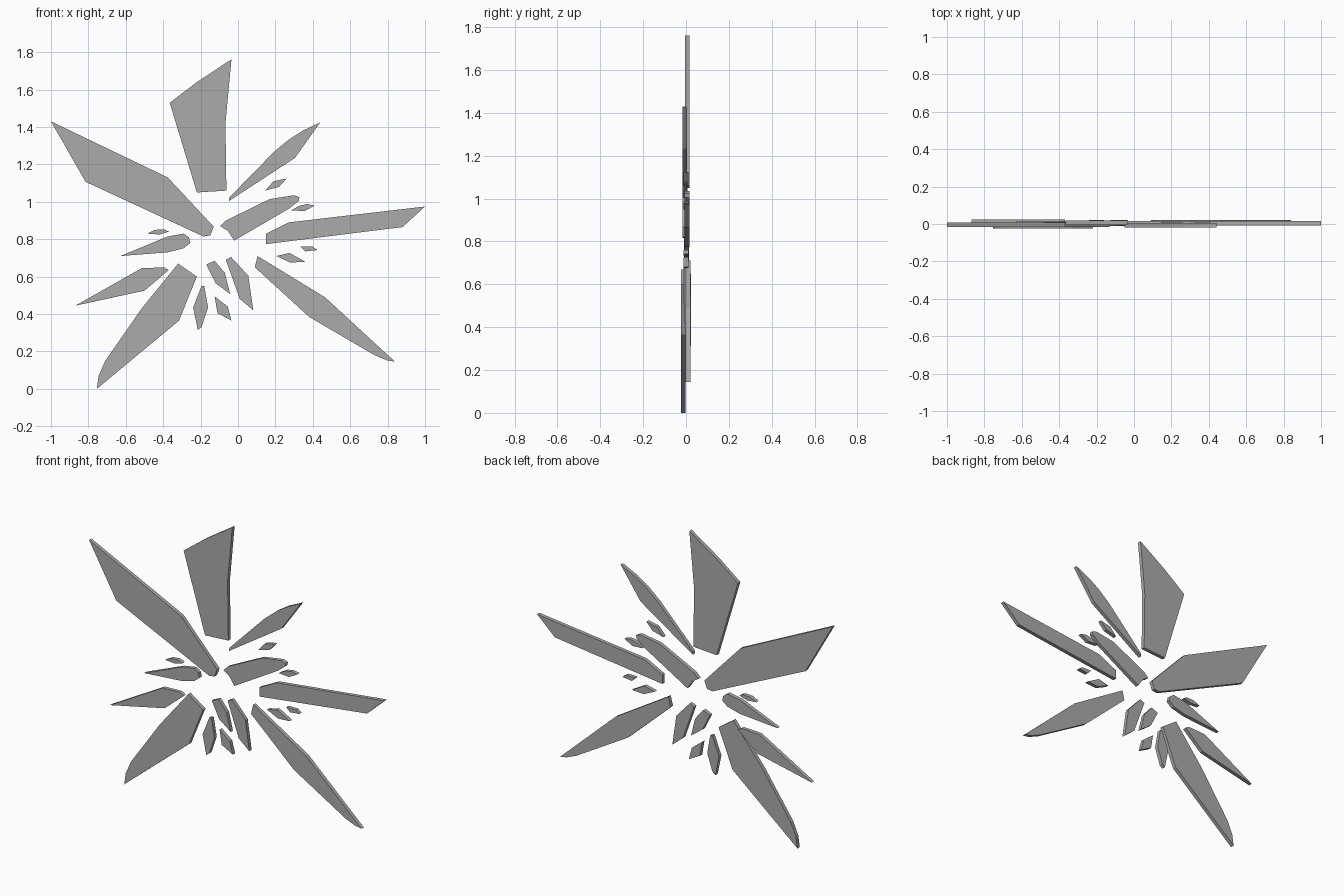
import bpy, bmesh

THICK = 0.023

# Dark grey finish shared by every ray
dark = bpy.data.materials.new("dark_grey")
dark.diffuse_color = (0.41, 0.41, 0.41, 1)


def shard(name, y, *outline):
    """Flat pointed plate: an x/z outline extruded along y, centred on depth y."""
    bm = bmesh.new()
    face = bm.faces.new([bm.verts.new((x, y - THICK / 2, z)) for x, z in outline])
    ext = bmesh.ops.extrude_face_region(bm, geom=[face])
    back = [v for v in ext["geom"] if isinstance(v, bmesh.types.BMVert)]
    bmesh.ops.translate(bm, verts=back, vec=(0, THICK, 0))
    bmesh.ops.recalc_face_normals(bm, faces=bm.faces)
    mesh = bpy.data.meshes.new(name)
    bm.to_mesh(mesh)
    bm.free()
    mesh.materials.append(dark)
    obj = bpy.data.objects.new(name, mesh)
    bpy.context.collection.objects.link(obj)
    return obj


# Large outer rays
shard("ray_top", 0.006, (-.365, 1.53), (-.22, 1.64), (-.035, 1.762), (-.067, 1.42),
      (-.062, 1.06), (-.22, 1.05))
shard("ray_upper_left", -0.004, (-1, 1.43), (-.375, 1.13), (-.13, .867), (-.148, .82),
      (-.185, .815), (-.815, 1.107))
shard("ray_upper_right", -0.006, (.44, 1.425), (.345, 1.38), (.27, 1.332), (.19, 1.265),
      (-.045, 1.025), (-.05, 1.003), (.305, 1.235))
shard("ray_right", 0.004, (.15, .83), (.27, .89), (1, .975), (.88, .865), (.15, .774))
shard("ray_lower_right", 0.009, (.105, .71), (.465, .49), (.84, .145), (.795, .153),
      (.73, .18), (.38, .385), (.09, .65))
shard("ray_lower_left", -0.013, (-.32, .67), (-.22, .60), (-.315, .365), (-.755, 0),
      (-.745, .07), (-.71, .15), (-.515, .43))

# Medium rays
shard("ray_inner_right", 0.004, (-.095, .87), (-.065, .90), (.17, 1.015), (.30, 1.035),
      (.328, 1.025), (.325, 1.005), (.275, .965), (-.02, .793), (-.055, .845))
shard("ray_left_lower", 0.013, (-.87, .445), (-.515, .645), (-.395, .65), (-.37, .635),
      (-.50, .525))
shard("ray_left", 0.002, (-.63, .71), (-.375, .815), (-.29, .83), (-.262, .81), (-.255, .78),
      (-.29, .752), (-.375, .73))
shard("ray_inner_bottom_left", 0.0, (-.17, .665), (-.125, .685), (-.07, .62), (-.042, .507),
      (-.12, .565))
shard("ray_inner_bottom_right", 0.004, (-.065, .69), (-.037, .705), (.055, .605),
      (.082, .42), (.01, .48))

# Small splinters
shard("splinter_bottom_left", 0.011, (-.195, .55), (-.18, .55), (-.16, .435), (-.195, .33),
      (-.215, .315), (-.24, .435))
shard("splinter_bottom", 0.011, (-.125, .495), (-.055, .44), (-.035, .365), (-.11, .405))
shard("splinter_left", 0.0, (-.485, .83), (-.445, .85), (-.395, .853), (-.37, .84), (-.42, .825))
shard("splinter_upper_right", 0.0, (.145, 1.06), (.19, 1.11), (.26, 1.125), (.22, 1.08))
shard("splinter_right_high", 0.0, (.285, .955), (.33, .98), (.37, .988), (.41, .98), (.355, .95))
shard("splinter_right_low", 0.0, (.205, .71), (.275, .727), (.36, .68), (.28, .675))
shard("splinter_right_lowest", 0.0, (.335, .76), (.40, .76), (.425, .742), (.36, .735))
